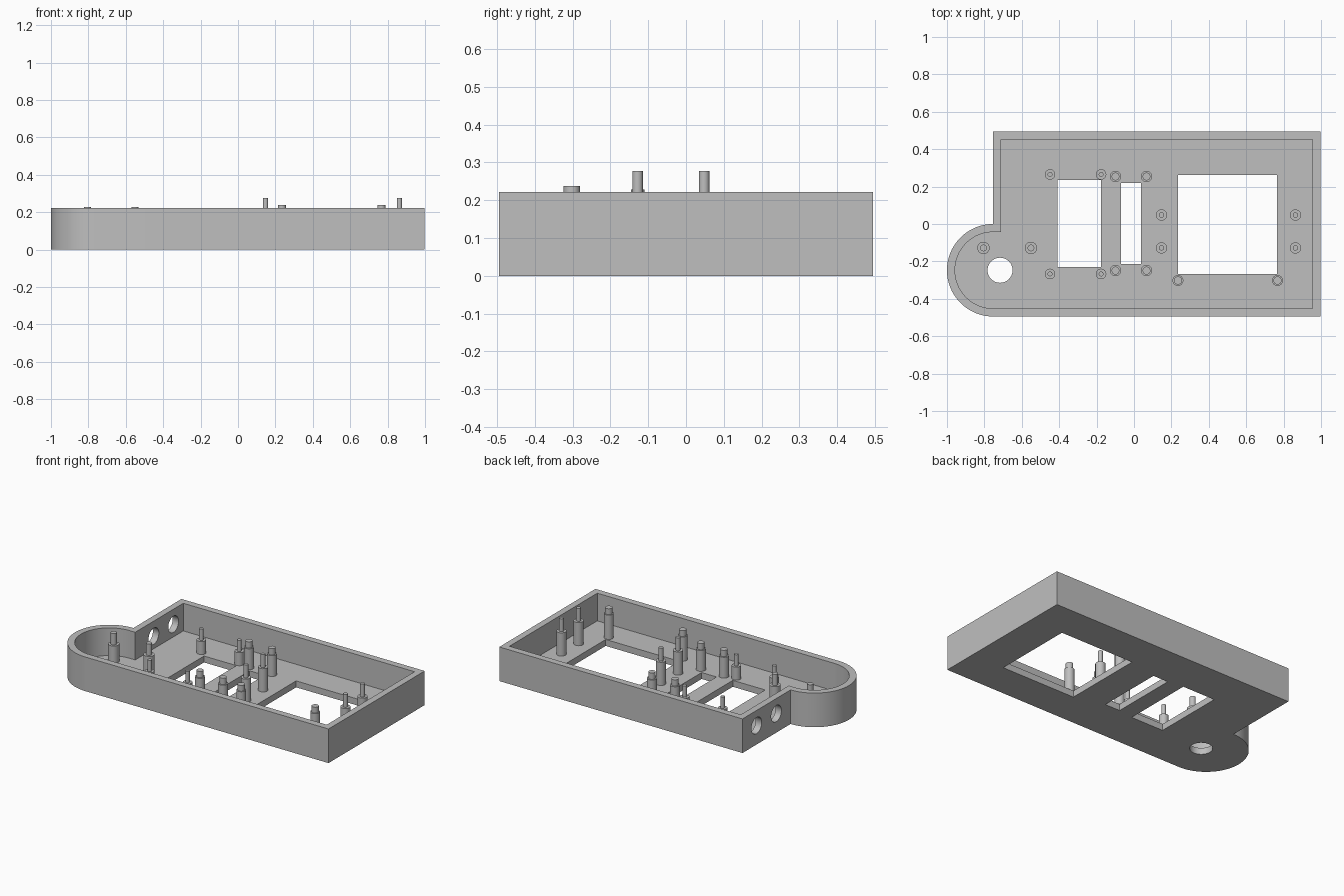
import bpy
import bmesh
from math import sin, cos, pi, radians
from mathutils import Matrix, Vector

default = bpy.data.objects.get("Cube")
if default:
    bpy.data.objects.remove(default, do_unlink=True)

HEIGHT, FLOOR, WALL = 0.222, 0.042, 0.043
LEFT, RIGHT, HALF = -0.753, 0.998, 0.4945   # main body limits
RADIUS = HALF / 2                           # rounded lobe

grey = bpy.data.materials.new("plain_grey")
grey.use_nodes = True
colour = (0.52, 0.52, 0.52, 1)
grey.diffuse_color = colour
grey.node_tree.nodes["Principled BSDF"].inputs["Base Color"].default_value = colour


def make_object(name, bm):
    bmesh.ops.recalc_face_normals(bm, faces=bm.faces[:])
    mesh = bpy.data.meshes.new(name)
    bm.to_mesh(mesh)
    bm.free()
    mesh.materials.append(grey)
    ob = bpy.data.objects.new(name, mesh)
    bpy.context.collection.objects.link(ob)
    return ob


def activate(ob):
    bpy.ops.object.select_all(action='DESELECT')
    ob.select_set(True)
    bpy.context.view_layer.objects.active = ob


def smooth(ob):
    activate(ob)
    bpy.ops.object.shade_smooth_by_angle(angle=radians(30))


def prism(name, outline, z0, z1):
    bm = bmesh.new()
    face = bm.faces.new([bm.verts.new((x, y, z0)) for x, y in outline])
    grown = bmesh.ops.extrude_face_region(bm, geom=[face])["geom"]
    top = [v for v in grown if isinstance(v, bmesh.types.BMVert)]
    bmesh.ops.translate(bm, verts=top, vec=Vector((0, 0, z1 - z0)))
    return make_object(name, bm)


def outline(inset):
    """Rectangle with a half-round lobe on its left, shrunk by inset."""
    r = RADIUS - inset
    left, right, half = LEFT + inset, RIGHT - inset, HALF - inset
    arc = [(LEFT + r * cos(a), -RADIUS + r * sin(a))
           for a in (pi / 2 + pi * i / 40 for i in range(41))]
    points = [(right, -half), (right, half), (left, half)]
    if inset:
        points.append((left, -inset))
    else:
        arc[0] = (LEFT, 0)
    return points + arc


def rectangle(x0, x1, y0, y1):
    return [(x0, y0), (x1, y0), (x1, y1), (x0, y1)]


def cylinder_cutter(name, radius, depth, matrix):
    bm = bmesh.new()
    bmesh.ops.create_cone(bm, cap_ends=True, segments=40, radius1=radius,
                          radius2=radius, depth=depth, matrix=matrix)
    return make_object(name, bm)


# Shell and the cutters that hollow it out
shell = prism("tray_shell", outline(0), 0, HEIGHT)
cutters = [prism("cavity_cutter", outline(WALL), FLOOR, HEIGHT + 0.1)]

# Rectangular openings in the floor
for x0, x1, y0, y1 in [(-0.409, -0.176, -0.23, 0.235),
                       (-0.07, 0.037, -0.214, 0.22),
                       (0.235, 0.765, -0.267, 0.262)]:
    cutters.append(prism("window_cutter", rectangle(x0, x1, y0, y1), -0.1, 0.1))

# Round hole in the lobe floor
cutters.append(cylinder_cutter("lobe_hole_cutter", 0.067, 0.2,
                               Matrix.Translation((-0.716, -RADIUS, 0))))

# Two side holes through the short left wall
for y in (0.147, 0.35):
    turn = Matrix.Translation((LEFT, y, 0.124)) @ Matrix.Rotation(pi / 2, 4, 'Y')
    cutters.append(cylinder_cutter("side_hole_cutter", 0.053, 0.2, turn))

for cutter in cutters:
    cutter.hide_render = True
    mod = shell.modifiers.new("cut", 'BOOLEAN')
    mod.operation = 'DIFFERENCE'
    mod.solver = 'EXACT'
    mod.object = cutter
    activate(shell)
    bpy.ops.object.modifier_apply(modifier=mod.name)
    bpy.data.objects.remove(cutter, do_unlink=True)
smooth(shell)


def standoff(name, x, y, radius, shoulder, pin, top):
    """Stepped post: wide body up to the shoulder, thin pin above."""
    profile = [(radius, FLOOR - 0.005), (radius, shoulder),
               (pin, shoulder), (pin, top)]
    bm = bmesh.new()
    n = 24
    rings = [[bm.verts.new((r * cos(2 * pi * i / n), r * sin(2 * pi * i / n), z))
              for i in range(n)] for r, z in profile]
    for low, high in zip(rings, rings[1:]):
        for i in range(n):
            j = (i + 1) % n
            bm.faces.new((low[i], low[j], high[j], high[i]))
    bm.faces.new(rings[0])
    bm.faces.new(rings[-1])
    ob = make_object(name, bm)
    ob.location = (x, y, 0)
    smooth(ob)


# Groups of posts: name, x positions, y positions, radius, shoulder, pin, top
groups = [
    ("wide_window_post", (-0.449, -0.176), (-0.267, 0.265), 0.028, 0.127, 0.013, 0.2),
    ("slot_post", (-0.099, 0.067), (-0.249, 0.254), 0.03, 0.178, 0.021, 0.219),
    ("tall_post", (0.147, 0.863), (-0.128, 0.048), 0.03, 0.193, 0.014, 0.277),
    ("square_window_post", (0.235, 0.767), (-0.302,), 0.029, 0.2, 0.022, 0.238),
    ("lobe_post", (-0.805, -0.551), (-0.128,), 0.033, 0.155, 0.018, 0.228),
]
for name, xs, ys, radius, shoulder, pin, top in groups:
    for x in xs:
        for y in ys:
            standoff(name, x, y, radius, shoulder, pin, top)
